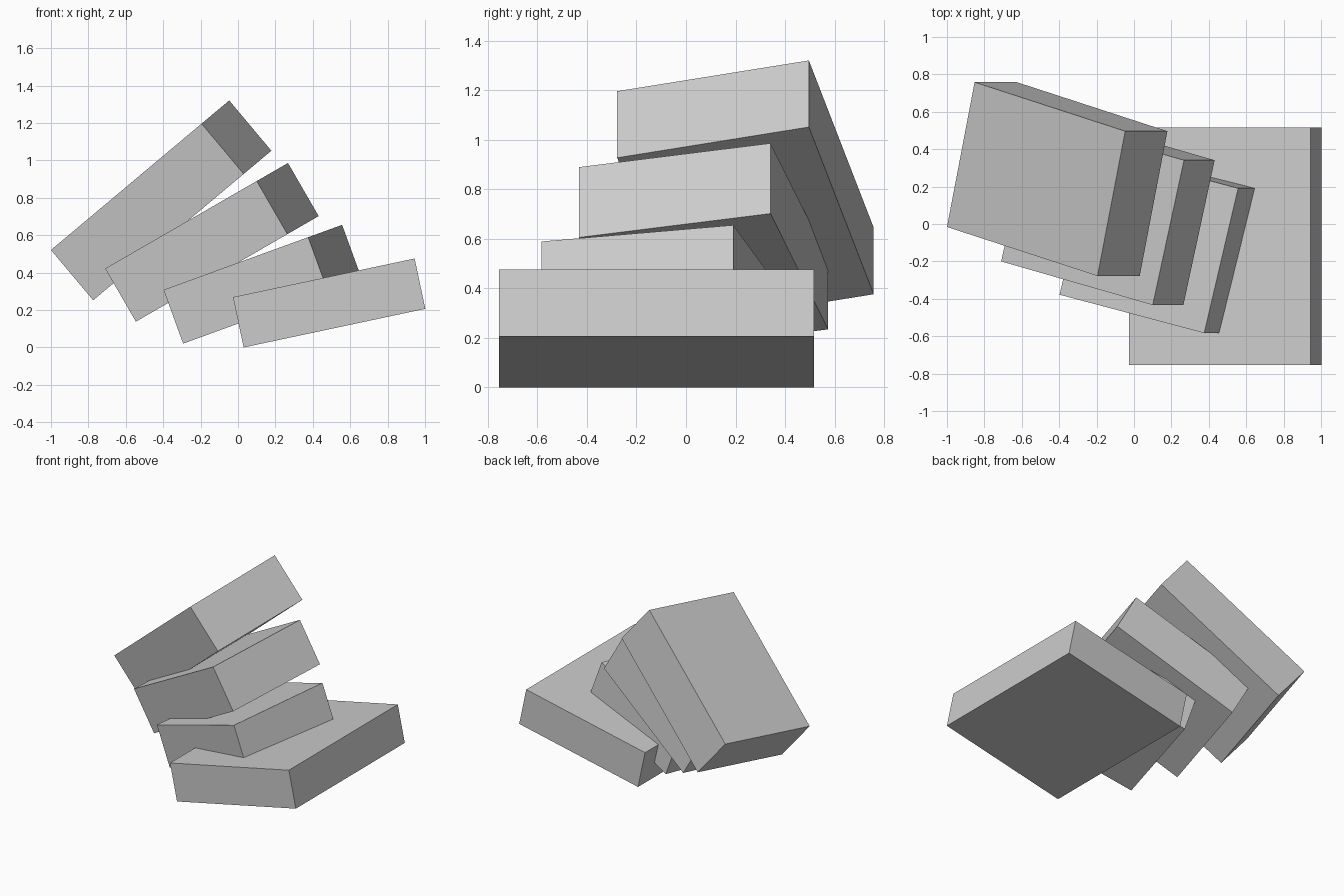
import bpy
import bmesh
from mathutils import Matrix, Vector
from math import radians

cube = bpy.data.objects.get("Cube")
if cube:
    bpy.data.objects.remove(cube, do_unlink=True)

grey = bpy.data.materials.new("plain_grey")
grey.use_nodes = True
grey.diffuse_color = (0.6, 0.6, 0.6, 1)
grey.node_tree.nodes["Principled BSDF"].inputs["Base Color"].default_value = (0.6, 0.6, 0.6, 1)


def slab(name, corner, size, slope, turn):
    """Box whose upper front left corner is fixed, turned flat and then tilted about y."""
    bm = bmesh.new()
    bmesh.ops.create_cube(bm, size=1)
    offset = Matrix.Translation((0.5, 0.5, -0.5))
    scale = Matrix.Diagonal((*size, 1))
    pose = Matrix.Rotation(radians(-slope), 4, "Y") @ Matrix.Rotation(radians(-turn), 4, "Z")
    bm.transform(Matrix.Translation(Vector(corner)) @ pose @ scale @ offset)
    mesh = bpy.data.meshes.new(name)
    bm.to_mesh(mesh)
    bm.free()
    mesh.materials.append(grey)
    obj = bpy.data.objects.new(name, mesh)
    bpy.context.collection.objects.link(obj)


# Fanned stack of slabs, from the wide base up to the steepest one
slab("base_slab", (-0.027, -0.755, 0.269), (0.993, 1.272, 0.275), 12, 0)
slab("lower_slab", (-0.398, -0.378, 0.308), (0.848, 0.798, 0.306), 20, 14)
slab("middle_slab", (-0.71, -0.2, 0.422), (0.964, 0.798, 0.328), 30, 14)
slab("top_slab", (-1.0, -0.016, 0.521), (1.083, 0.798, 0.351), 40, 14)
